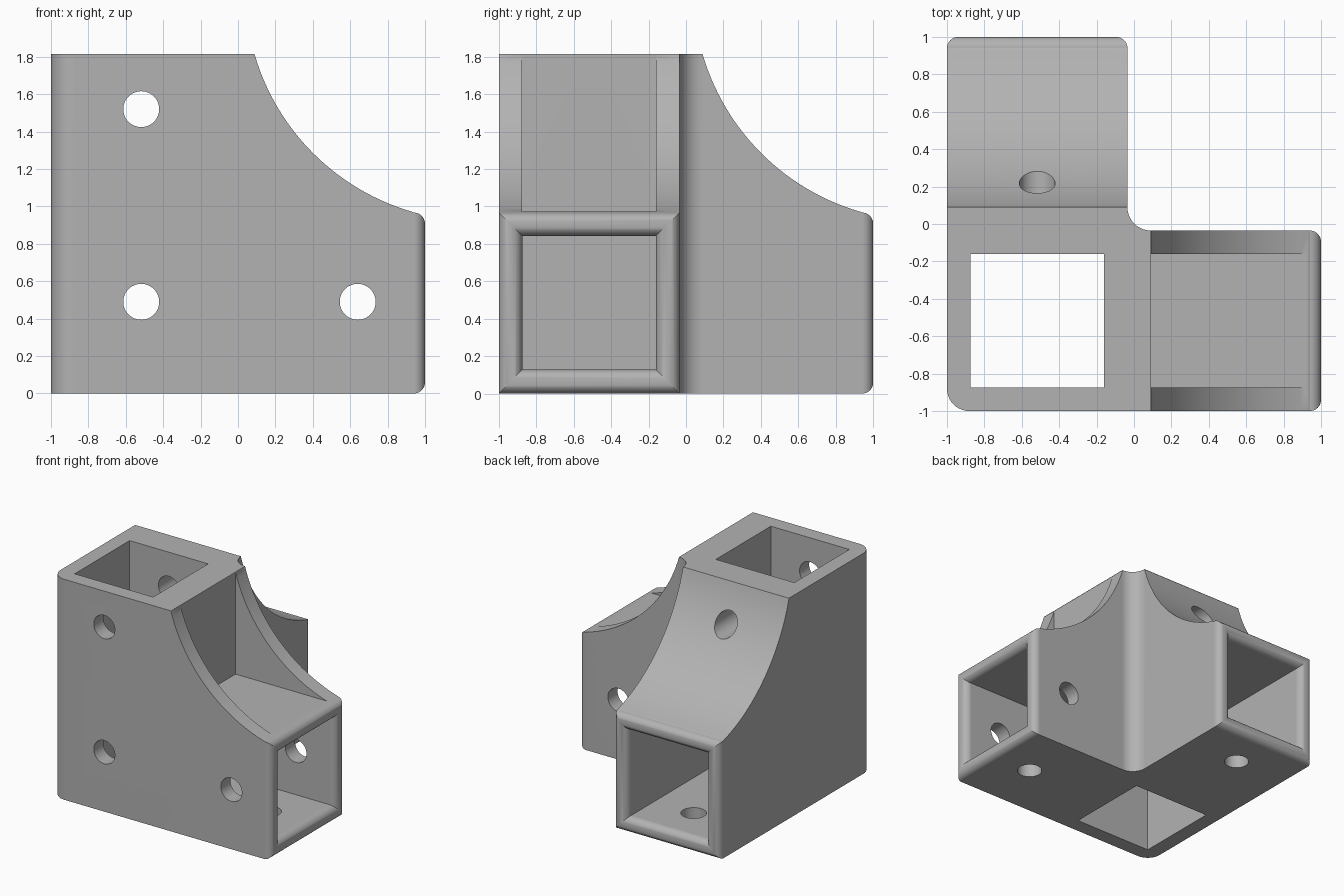
import bpy, bmesh, math
from mathutils import Matrix, Vector

cube = bpy.data.objects.get("Cube")
if cube:
    bpy.data.objects.remove(cube, do_unlink=True)

TOP = 1.815        # overall height
SIDE = -0.035      # inner side of both arms
MID = -0.5175      # centre line of every tube
BORE = 0.3575      # half width of the square bores
ARM = 0.967        # height of the arms
AXIS = 0.485       # height of the arm centre line
STEP = 0.09        # where the concave sweep starts
ROUND = 0.06       # rounding on the arm mouths
SWAP = Matrix(((0, 1, 0, 0), (1, 0, 0, 0), (0, 0, 1, 0), (0, 0, 0, 1)))


def arc(cx, cy, r, start, end, steps=10):
    angles = [math.radians(start + (end - start) * i / steps) for i in range(steps + 1)]
    return [(cx + r * math.cos(a), cy + r * math.sin(a)) for a in angles]


def make(name, bm, swap=False):
    """Turn a bmesh into an object, optionally mirrored onto the other arm."""
    if swap:
        bm.transform(SWAP)
    bmesh.ops.recalc_face_normals(bm, faces=bm.faces)
    mesh = bpy.data.meshes.new(name)
    bm.to_mesh(mesh)
    bm.free()
    obj = bpy.data.objects.new(name, mesh)
    bpy.context.collection.objects.link(obj)
    return obj


def prism(points, offset):
    bm = bmesh.new()
    face = bm.faces.new([bm.verts.new(p) for p in points])
    new = bmesh.ops.extrude_face_region(bm, geom=[face])["geom"]
    verts = [v for v in new if isinstance(v, bmesh.types.BMVert)]
    bmesh.ops.translate(bm, verts=verts, vec=offset)
    return bm


def box(low, high):
    (x0, y0, z0), (x1, y1, z1) = low, high
    return prism([(x0, y0, z0), (x1, y0, z0), (x1, y1, z0), (x0, y1, z0)], (0, 0, z1 - z0))


def drill(x, y, z, axis, length):
    bm = bmesh.new()
    bmesh.ops.create_cone(bm, cap_ends=True, segments=48, radius1=0.096, radius2=0.096, depth=length)
    bm.transform(Matrix.Translation((x, y, z)) @ Vector((0, 0, 1)).rotation_difference(Vector(axis)).to_matrix().to_4x4())
    return bm


def side_profile():
    """Arm silhouette with rounded mouth and concave sweep."""
    outline = [(-1.3, 0)]
    outline += arc(1 - ROUND, ROUND, ROUND, -90, 0)
    outline += arc(1 - ROUND, ARM - ROUND, ROUND, 0, 90)
    outline += arc(1.277, 2.16, 1.238, 253.8, 196.2, 28)
    outline += [(STEP, TOP), (-1.3, TOP)]
    return prism([(x, -1.3, z) for x, z in outline], (0, 2.6, 0))


def tunnel():
    """Square arm bore whose mouth flares into a rounded lip."""
    sections = [(-0.17, BORE - 0.0005)]
    for a in range(0, 91, 9):
        t = math.radians(a)
        sections.append((1 - ROUND + ROUND * math.sin(t), BORE - 0.0005 + ROUND * (1 - math.cos(t))))
    sections.append((1.2, sections[-1][1]))
    bm = bmesh.new()
    rings = [[bm.verts.new((x, MID + sy * h, AXIS + sz * h))
              for sy, sz in ((-1, -1), (1, -1), (1, 1), (-1, 1))] for x, h in sections]
    for a, b in zip(rings, rings[1:]):
        for i in range(4):
            j = (i + 1) % 4
            bm.faces.new((a[i], a[j], b[j], b[i]))
    bm.faces.new(rings[0])
    bm.faces.new(rings[-1])
    return bm


# L-shaped plan with rounded corners and an inner fillet
plan = arc(-0.88, -0.88, 0.12, 180, 270)
plan += arc(1 - ROUND, -1 + ROUND, ROUND, 270, 360)
plan += arc(1 - ROUND, SIDE - ROUND, ROUND, 0, 90)
plan += arc(STEP, STEP, STEP - SIDE, 270, 180)
plan += arc(SIDE - ROUND, 1 - ROUND, ROUND, 0, 90)
plan += arc(-1 + ROUND, 1 - ROUND, ROUND, 90, 180)
bracket = make("corner_bracket", prism([(x, y, -0.1) for x, y in plan], (0, 0, TOP + 0.2)))
bpy.context.view_layer.objects.active = bracket
bracket.select_set(True)


def carve(bm, operation="DIFFERENCE", swap=False):
    cutter = make("cutter", bm, swap)
    cutter.hide_render = True
    mod = bracket.modifiers.new("carve", "BOOLEAN")
    mod.operation, mod.solver, mod.object = operation, "EXACT", cutter
    bpy.ops.object.modifier_apply(modifier=mod.name)
    bpy.data.objects.remove(cutter, do_unlink=True)


# Upright square tube
carve(box((MID - BORE, MID - BORE, -0.5), (MID + BORE, MID + BORE, 2.5)))

for swap in (False, True):
    carve(side_profile(), "INTERSECT", swap)
    carve(tunnel(), swap=swap)
    # Open pocket between the two gussets
    carve(box((STEP, MID - BORE, 0.974), (1.3, MID + BORE, 2.3)), swap=swap)
    # Screw holes through the side walls and the arm floor
    for x, z in ((MID, 0.49), (MID, 1.52), (0.64, 0.49)):
        carve(drill(x, 0, z, (0, 1, 0), 2.6), swap=swap)
    carve(drill(0.64, MID, 0.1, (0, 0, 1), 0.6), swap=swap)

# Single grey finish
grey = bpy.data.materials.new("plain_grey")
grey.use_nodes = True
colour = (0.45, 0.45, 0.45, 1)
grey.diffuse_color = colour
grey.node_tree.nodes["Principled BSDF"].inputs["Base Color"].default_value = colour
bracket.data.materials.clear()
bracket.data.materials.append(grey)
for face in bracket.data.polygons:
    face.material_index = 0

# Smooth curved faces, keep crisp edges
bpy.ops.object.shade_smooth_by_angle(angle=math.radians(20))
normals = bracket.modifiers.new("even_normals", "WEIGHTED_NORMAL")
normals.keep_sharp = True
